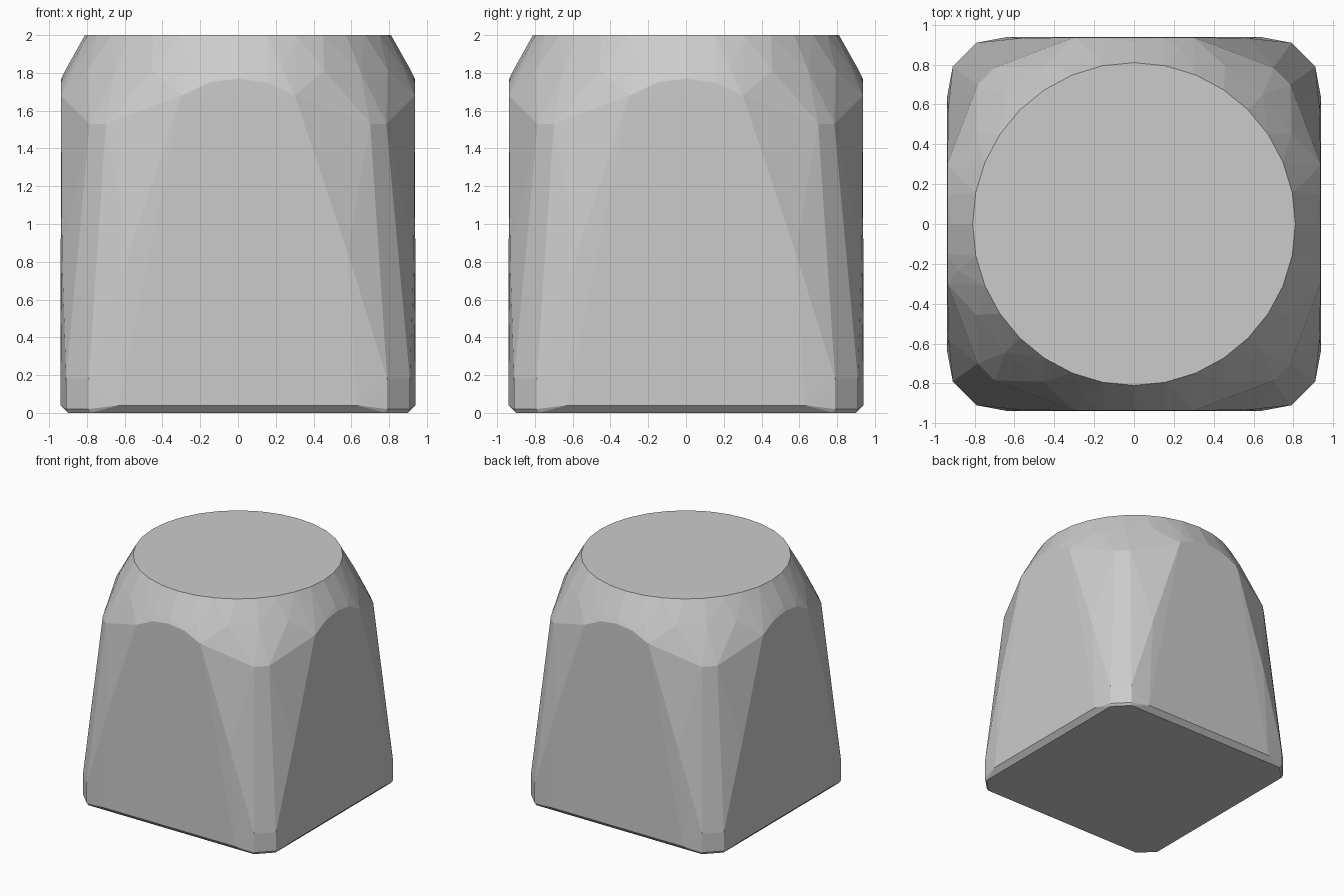
import bpy, bmesh
from math import cos, sin, pi, radians

if "Cube" in bpy.data.objects:
    bpy.data.objects.remove(bpy.data.objects["Cube"])

bm = bmesh.new()


def ring(radius, z, sides):
    """Circle of points for the domed crown."""
    for i in range(sides):
        a = 2 * pi * i / sides
        bm.verts.new((radius * cos(a), radius * sin(a), z))


def mirrored(x, y, z):
    """Repeat one point around all four sides and both halves of each side."""
    for px, py in {(x, y), (y, x)}:
        for sx in (-1, 1):
            for sy in (-1, 1):
                bm.verts.new((sx * px, sy * py, z))


# crown: flat round top, then a rounded shoulder
ring(0.81, 2.0, 32)
ring(0.914, 1.815, 24)

# arched upper edge of each side and the corner where the crown dips
mirrored(0.0, 0.936, 1.77)
mirrored(0.15, 0.936, 1.75)
mirrored(0.30, 0.937, 1.68)
mirrored(0.70, 0.785, 1.53)

# tapering sides and chamfered corner columns
mirrored(0.58, 0.932, 0.85)
mirrored(0.63, 0.94, 0.04)
mirrored(0.79, 0.91, 0.18)
mirrored(0.79, 0.91, 0.02)

# base with a narrow bevel
mirrored(0.78, 0.90, 0.0)

# wrap the points into one faceted solid
bmesh.ops.remove_doubles(bm, verts=bm.verts, dist=0.0005)
bmesh.ops.convex_hull(bm, input=bm.verts)
loose = [v for v in bm.verts if not v.link_faces]
bmesh.ops.delete(bm, geom=loose, context='VERTS')
bmesh.ops.dissolve_limit(bm, angle_limit=radians(0.5),
                         verts=bm.verts, edges=bm.edges)
bmesh.ops.recalc_face_normals(bm, faces=bm.faces)

mesh = bpy.data.meshes.new("tapered_block")
bm.to_mesh(mesh)
bm.free()
block = bpy.data.objects.new("tapered_block", mesh)
bpy.context.collection.objects.link(block)
